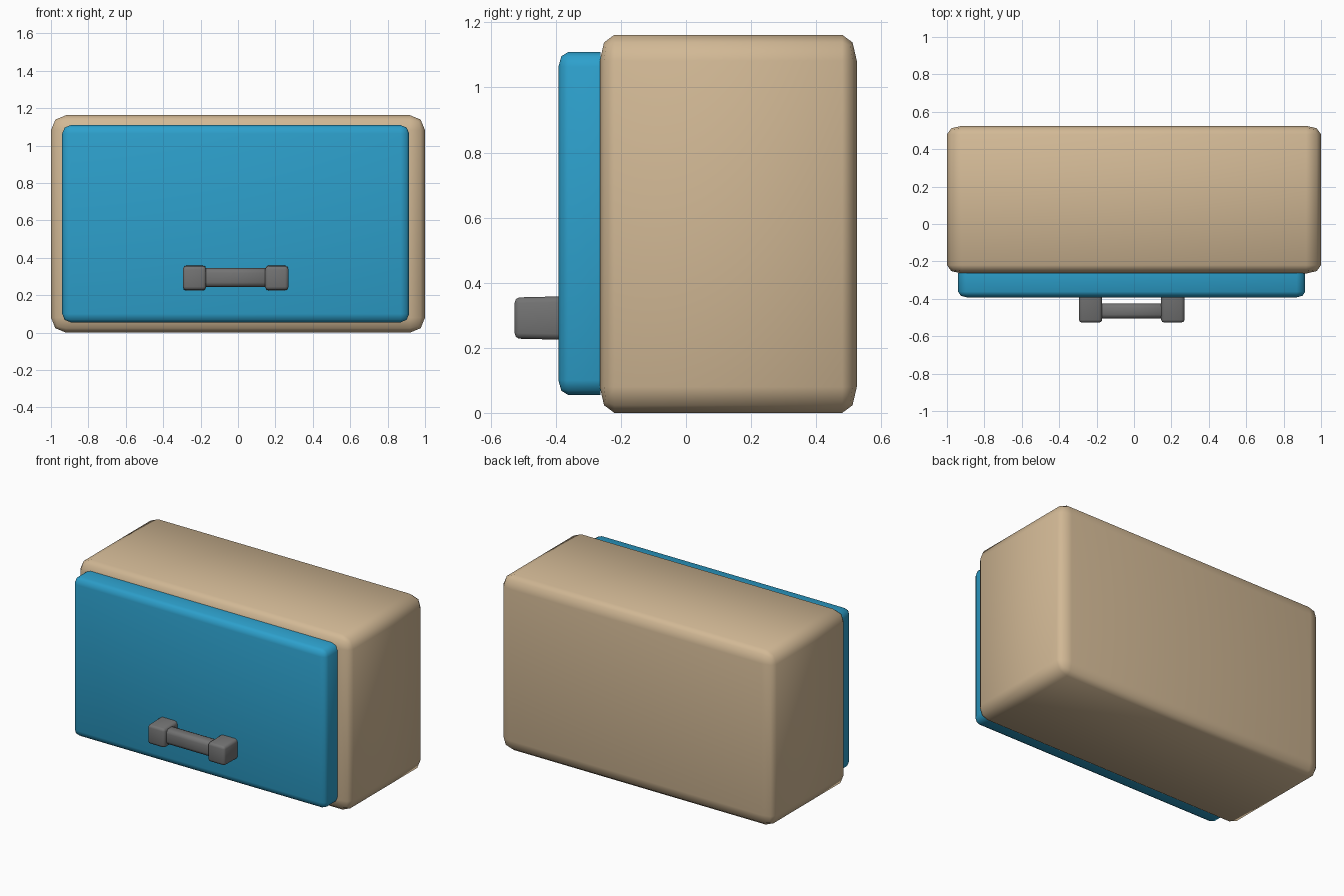
import bpy, bmesh, math
from mathutils import Vector

if "Cube" in bpy.data.objects:
    bpy.data.objects.remove(bpy.data.objects["Cube"])


def material(name, rgb):
    m = bpy.data.materials.new(name)
    m.diffuse_color = (*rgb, 1)
    m.use_nodes = True
    m.node_tree.nodes["Principled BSDF"].inputs["Base Color"].default_value = m.diffuse_color
    return m


def rounded_box(name, lo, hi, bevel, mat, segments=2, keep_back=False, taper=1.0):
    """Box from lo to hi; bevel gives the rounding size along each axis."""
    lo, hi, b = Vector(lo), Vector(hi), Vector(bevel)
    mid, size = (lo + hi) / 2, hi - lo
    bm = bmesh.new()
    bmesh.ops.create_cube(bm, size=1)
    # bevel in a space where the rounding is 1 unit on every axis
    for v in bm.verts:
        v.co = Vector([v.co[i] * size[i] / b[i] for i in range(3)])
    back = size.y / b.y / 2 - 1e-4
    edges = [e for e in bm.edges
             if not (keep_back and all(v.co.y > back for v in e.verts))]
    bmesh.ops.bevel(bm, geom=edges, offset=1, segments=segments, profile=0.5,
                    affect='EDGES', clamp_overlap=True)
    for v in bm.verts:
        p = Vector([v.co[i] * b[i] for i in range(3)])
        t = 0.5 - p.y / size.y          # 0 at the back, 1 at the front
        p.z *= 1 + (taper - 1) * t
        v.co = p + mid
    bmesh.ops.recalc_face_normals(bm, faces=bm.faces[:])
    me = bpy.data.meshes.new(name)
    bm.to_mesh(me)
    bm.free()
    me.materials.append(mat)
    ob = bpy.data.objects.new(name, me)
    bpy.context.collection.objects.link(ob)
    bpy.ops.object.select_all(action='DESELECT')
    ob.select_set(True)
    bpy.context.view_layer.objects.active = ob
    bpy.ops.object.shade_smooth_by_angle(angle=math.radians(60))
    return ob


tan = material("tan wood", (0.64, 0.48, 0.30))
blue = material("blue door", (0.026, 0.35, 0.60))
grey = material("grey metal", (0.17, 0.17, 0.17))

# Cabinet body
rounded_box("cabinet_body", (-1, -0.265, 0), (1, 0.525, 1.162),
            (0.08, 0.045, 0.08), tan)

# Door, square where it meets the body
rounded_box("door", (-0.94, -0.392, 0.055), (0.915, -0.262, 1.109),
            (0.045, 0.03, 0.045), blue, keep_back=True)

# Handle: two end blocks and a bar
for side, x in (("left", -0.2325), ("right", 0.2075)):
    rounded_box("handle_block_" + side, (x - 0.0625, -0.527, 0.225),
                (x + 0.0625, -0.388, 0.358), (0.018, 0.014, 0.018), grey,
                keep_back=True, taper=0.95)
rounded_box("handle_bar", (-0.2, -0.506, 0.244), (0.175, -0.425, 0.344),
            (0.01, 0.022, 0.025), grey)
